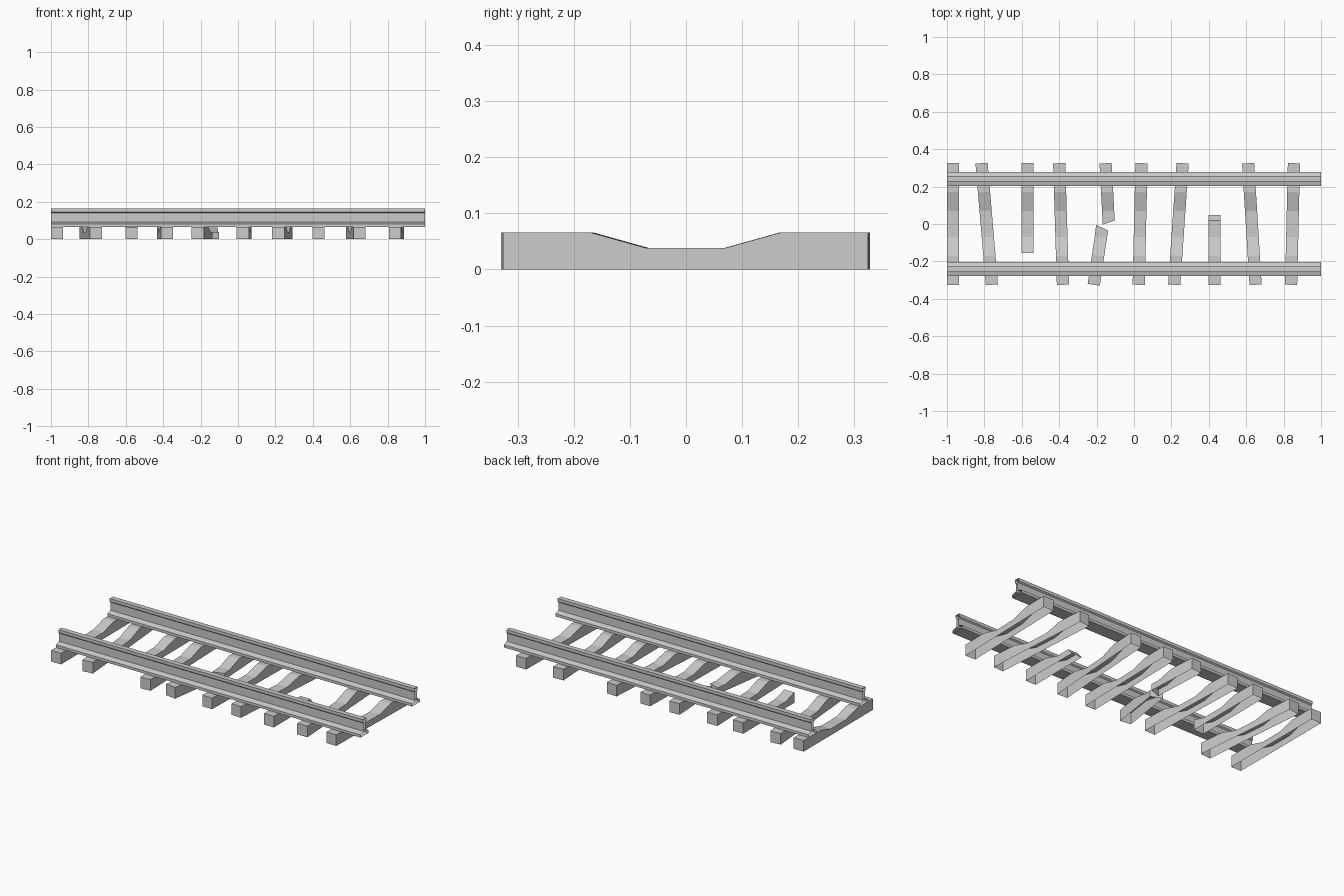
import bpy, bmesh
from mathutils import Vector

cube = bpy.data.objects.get("Cube")
if cube:
    bpy.data.objects.remove(cube, do_unlink=True)

grey = bpy.data.materials.new("plain_grey")
grey.use_nodes = True
COLOUR = (0.6, 0.6, 0.6, 1)
grey.diffuse_color = COLOUR
grey.node_tree.nodes["Principled BSDF"].inputs["Base Color"].default_value = COLOUR

END = 0.325      # half length of a sleeper
WIDTH = 0.065
HIGH, LOW = 0.066, 0.038


def finish(name, bm):
    bmesh.ops.recalc_face_normals(bm, faces=bm.faces)
    mesh = bpy.data.meshes.new(name)
    bm.to_mesh(mesh)
    bm.free()
    mesh.materials.append(grey)
    obj = bpy.data.objects.new(name, mesh)
    bpy.context.collection.objects.link(obj)
    return obj


def top_height(y):
    """Worn dip in the middle of a sleeper."""
    t = min(max((abs(y) - 0.07) / 0.1, 0), 1)
    return LOW + t * (HIGH - LOW)


def sleeper(name, x_front, x_back, y0=-END, y1=END, skew0=0, skew1=0, lean=0):
    """Hollow, open-bottomed beam; skew angles the ends, lean slopes the back end."""
    ys = [y0] + [y for y in (-0.17, -0.07, 0.07, 0.17) if y0 + 0.03 < y < y1 - 0.03] + [y1]
    slope = (x_back - x_front) / (y1 - y0)
    bm = bmesh.new()
    rings = []
    for i, y in enumerate(ys):
        x = x_front + slope * (y - y0)
        skew = skew0 if i == 0 else skew1 if i == len(ys) - 1 else 0
        drop = lean if i == len(ys) - 1 else 0
        ring = []
        for side, low in ((-1, True), (-1, False), (1, False), (1, True)):
            dy = side * (skew - slope * WIDTH / 2)
            z = 0 if low else top_height(y)
            ring.append(bm.verts.new((x + side * WIDTH / 2, y + dy + (drop if low else 0), z)))
        rings.append(ring)
    for a, b in zip(rings, rings[1:]):
        for k in range(3):
            bm.faces.new((a[k], a[k + 1], b[k + 1], b[k]))
    bm.faces.new(rings[0])
    bm.faces.new(rings[-1])
    return finish(name, bm)


def rail(name, y):
    """Flat-bottomed rail section swept along x, open at both ends."""
    half = [(0.038, 0.066), (0.038, 0.082), (0.008, 0.091),
            (0.008, 0.139), (0.015, 0.145), (0.015, 0.163)]
    section = half + [(-w, z) for w, z in reversed(half)]
    bm = bmesh.new()
    a, b = ([bm.verts.new((x, y + w, z)) for w, z in section] for x in (-1, 1))
    for i in range(len(section)):
        j = (i + 1) % len(section)
        bm.faces.new((a[i], a[j], b[j], b[i]))
    return finish(name, bm)


# Rails
rail("front_rail", -0.241)
rail("back_rail", 0.241)

# Whole sleepers: x at the front end, x at the back end
whole = [(-0.967, -0.967), (-0.76, -0.815), (-0.38, -0.40), (0.025, 0.04),
         (0.215, 0.26), (0.65, 0.61), (0.84, 0.855)]
for n, (xf, xb) in enumerate(whole, 1):
    sleeper(f"sleeper_{n}", xf, xb)

# Broken sleepers
sleeper("broken_sleeper_left_stub", 0.43, 0.43, y1=0.018, lean=0.03)
sleeper("broken_sleeper_right_stub", -0.57, -0.57, y0=-0.155)
sleeper("snapped_sleeper_front", -0.215, -0.17, y1=-0.02, skew1=-0.01)
sleeper("snapped_sleeper_back", -0.135, -0.152, y0=0.008, skew0=0.009)
